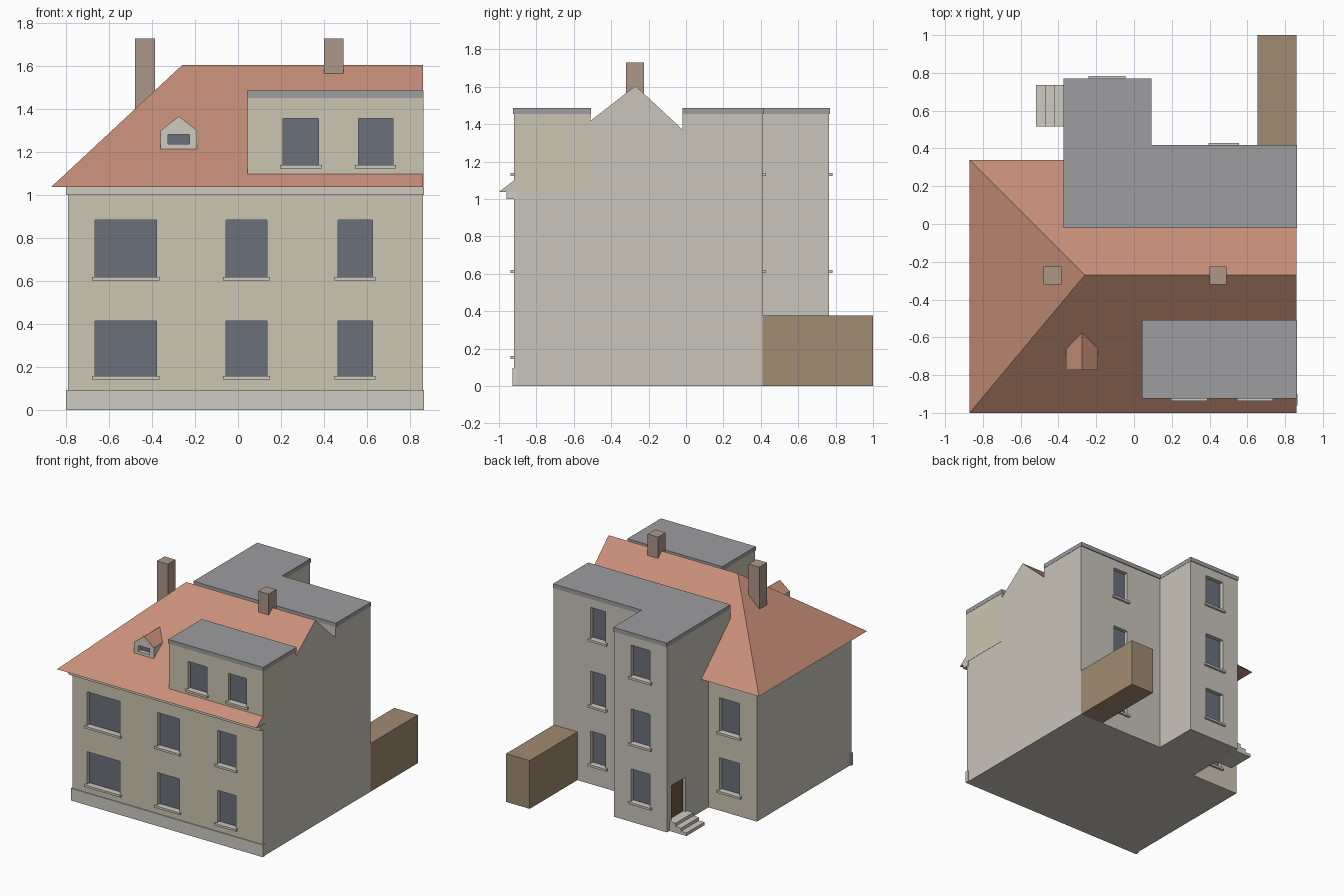
import bpy, bmesh
from mathutils import Vector

if "Cube" in bpy.data.objects:
    bpy.data.objects.remove(bpy.data.objects["Cube"])


def material(name, r, g, b):
    m = bpy.data.materials.new(name)
    m.diffuse_color = (*[(c / 255) ** 2.2 for c in (r, g, b)], 1)
    m.use_nodes = True
    m.node_tree.nodes["Principled BSDF"].inputs["Base Color"].default_value = m.diffuse_color
    return m


GREY = material("grey_render", 200, 195, 185)
TAN = material("tan_render", 203, 196, 176)
TRIM = material("pale_stone", 206, 202, 192)
TILE = material("red_tile", 198, 142, 120)
LEAD = material("flat_roofing", 156, 156, 158)
GLASS = material("window_glass", 106, 111, 122)
BRICK = material("chimney_brick", 172, 150, 137)
WOOD = material("brown_wood", 158, 138, 112)
DOOR = material("door_wood", 112, 88, 62)


def finish(name, bm, mat):
    bmesh.ops.recalc_face_normals(bm, faces=bm.faces)
    me = bpy.data.meshes.new(name)
    bm.to_mesh(me)
    bm.free()
    if mat:
        me.materials.append(mat)
    ob = bpy.data.objects.new(name, me)
    bpy.context.collection.objects.link(ob)
    return ob


def prism(name, pts, push, mat):
    """Flat outline pushed along a vector."""
    bm = bmesh.new()
    f = bm.faces.new([bm.verts.new(p) for p in pts])
    top = bmesh.ops.extrude_face_region(bm, geom=[f])["geom"]
    verts = [v for v in top if isinstance(v, bmesh.types.BMVert)]
    bmesh.ops.translate(bm, vec=Vector(push), verts=verts)
    return finish(name, bm, mat)


def boxes(name, spans, mat):
    """One object made of boxes given as (x0, x1, y0, y1, z0, z1)."""
    bm = bmesh.new()
    for x0, x1, y0, y1, z0, z1 in spans:
        vs = bmesh.ops.create_cube(bm, size=1)["verts"]
        for v in vs:
            v.co = ((x0, x1)[v.co.x > 0], (y0, y1)[v.co.y > 0], (z0, z1)[v.co.z > 0])
    return finish(name, bm, mat)


def cut(ob, spans):
    cutter = boxes("cutter", spans, None)
    cutter.hide_render = True
    mod = ob.modifiers.new("openings", "BOOLEAN")
    mod.object, mod.solver = cutter, "EXACT"
    bpy.context.view_layer.objects.active = ob
    bpy.ops.object.modifier_apply(modifier=mod.name)
    bpy.data.objects.remove(cutter)


def paint(ob, mat, test):
    ob.data.materials.append(mat)
    for p in ob.data.polygons:
        if test(p):
            p.material_index = len(ob.data.materials) - 1


def windows(label, wall, openings, sills=True):
    """Recessed panes and sills; each opening is (x0, x1, z0, z1, wall y, outward sign)."""
    holes, panes, ledges = [], [], []
    for x0, x1, z0, z1, y, s in openings:
        holes.append((x0, x1, *sorted((y - s * .035, y + s * .03)), z0, z1))
        panes.append((x0, x1, *sorted((y - s * .04, y - s * .03)), z0, z1))
        ledges.append((x0 - .015, x1 + .015, *sorted((y - s * .03, y + s * .018)), z0 - .017, z0))
    cut(wall, holes)
    boxes(label + "_glass", panes, GLASS)
    if sills:
        boxes(label + "_sills", ledges, TRIM)


# Main block: grey sides, tan front and back
main = boxes("main_walls", [(-.79, .86, -.92, .25, 0, 1.04)], GREY)
rows = [(.16, .415), (.62, .885)]
front = [(x0, x1, z0, z1, -.92, -1) for z0, z1 in rows
         for x0, x1 in [(-.665, -.38), (-.055, .135), (.465, .625)]]
back = [(-.64, -.465, z0, z1, .25, 1) for z0, z1 in rows]
windows("main_window", main, front + back)
paint(main, TAN, lambda p: abs(p.normal.y) > .9)
boxes("front_plinth", [(-.8, .865, -.928, -.9, 0, .095)], TRIM)
boxes("front_cornice", [(-.8, .865, -.96, -.9, 1.0, 1.037)], TRIM)

# Hipped roof, ending in a plain gable on the right
bm = bmesh.new()
a, b, c, d, e, f = [bm.verts.new(p) for p in [
    (-.87, -1, 1.037), (.86, -1, 1.037), (.86, .34, 1.037), (-.87, .34, 1.037),
    (-.26, -.27, 1.605), (.86, -.27, 1.605)]]
for face in [(a, b, f, e), (c, d, e, f), (d, a, e), (b, c, f), (a, d, c, b)]:
    bm.faces.new(face)
roof = finish("main_roof", bm, TILE)
paint(roof, GREY, lambda p: p.normal.x > .9)

# L-shaped rear wing with flat roof
outline = [(-.37, -.02), (.86, -.02), (.86, .41), (.09, .41), (.09, .765), (-.37, .765)]
wing = prism("rear_wing_walls", [(x, y, 0) for x, y in outline], (0, 0, 1.455), GREY)
rear = [(x0, x1, z0, z1, y, 1) for z0, z1 in rows + [(1.14, 1.385)]
        for x0, x1, y in [(.41, .54, .41), (-.225, -.06, .765)]]
windows("rear_window", wing, rear)
cap = [(-.372, -.02), (.862, -.02), (.862, .417), (.092, .417), (.092, .77), (-.372, .77)]
prism("rear_wing_flat_roof", [(x, y, 1.453) for x, y in cap], (0, 0, .033), LEAD)

# Side door with steps
cut(wing, [(-.4, -.345, .535, .71, .075, .345)])
boxes("side_door", [(-.35, -.34, .535, .71, .075, .345)], DOOR)
boxes("door_steps", [(-.52 + i * .048, -.37, .515, .735, i * .025, (i + 1) * .025)
                     for i in range(3)], TRIM)

# Wide flat-roofed front dormer
dormer = boxes("front_dormer_walls", [(.045, .862, -.92, -.51, 1.04, 1.455)], TAN)
windows("dormer_window", dormer, [(.21, .375, 1.14, 1.357, -.92, -1),
                                  (.56, .72, 1.14, 1.357, -.92, -1)])
boxes("front_dormer_flat_roof", [(.042, .864, -.924, -.508, 1.453, 1.486)], LEAD)

# Small gabled attic dormer
gable = [(-.36, 1.21), (-.19, 1.21), (-.19, 1.3), (-.275, 1.367), (-.36, 1.3)]
attic = prism("attic_dormer", [(x, -.772, z) for x, z in gable], (0, .21, 0), TRIM)
paint(attic, TILE, lambda p: p.normal.z > .3)
windows("attic_window", attic, [(-.325, -.225, 1.237, 1.282, -.772, -1)], sills=False)

# Chimneys and rear outbuilding
boxes("left_chimney", [(-.48, -.385, -.32, -.225, 1.39, 1.73)], BRICK)
boxes("right_chimney", [(.4, .49, -.32, -.225, 1.5, 1.73)], BRICK)
boxes("rear_outbuilding", [(.655, .86, .41, 1.0, 0, .378)], WOOD)
